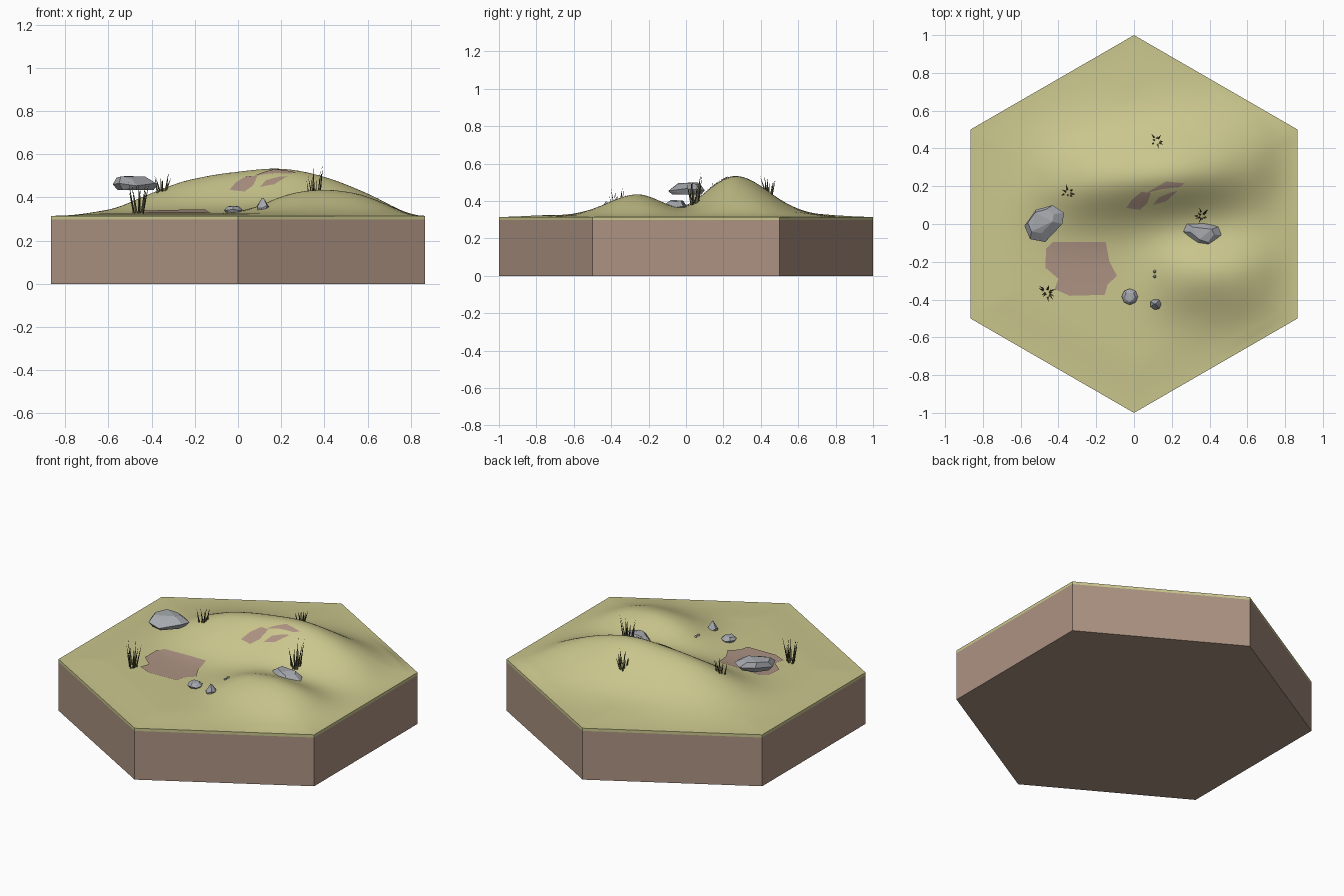
import bpy, bmesh, math, random
from mathutils import Vector

if "Cube" in bpy.data.objects:
    bpy.data.objects.remove(bpy.data.objects["Cube"])

random.seed(4)
BASE, RIM = 0.315, 0.298


def material(name, rgb):
    m = bpy.data.materials.new(name)
    lin = [((c / 255 + 0.055) / 1.055) ** 2.4 for c in rgb]
    m.diffuse_color = (*lin, 1)
    m.use_nodes = True
    m.node_tree.nodes["Principled BSDF"].inputs["Base Color"].default_value = m.diffuse_color
    return m


GRASS = material("dry_grass", (202, 198, 141))
DIRT = material("dirt", (172, 146, 130))
STONE = material("stone", (166, 169, 174))
BLADE = material("dark_blades", (88, 86, 56))


def finish(bm, name, mat, smooth=False):
    me = bpy.data.meshes.new(name)
    bm.to_mesh(me)
    bm.free()
    ob = bpy.data.objects.new(name, me)
    bpy.context.collection.objects.link(ob)
    me.materials.append(mat)
    if smooth:
        bpy.context.view_layer.objects.active = ob
        ob.select_set(True)
        bpy.ops.object.shade_smooth_by_angle(angle=math.radians(35))
        ob.select_set(False)
    return ob


# Ridge crest heights along x
BACK = [(-.75, 0), (-.63, .012), (-.55, .03), (-.45, .075), (-.35, .115), (-.25, .152),
        (-.1, .182), (.05, .2), (.15, .21), (.25, .205), (.35, .185), (.45, .155),
        (.55, .115), (.65, .07), (.72, .035), (.8, .005), (.86, 0)]
FRONT = [(-.1, 0), (0, .008), (.1, .035), (.2, .08), (.3, .105), (.42, .112),
         (.55, .095), (.65, .06), (.75, .02), (.83, 0)]


def lookup(table, x):
    for (x0, h0), (x1, h1) in zip(table, table[1:]):
        if x0 <= x <= x1:
            return h0 + (h1 - h0) * (x - x0) / (x1 - x0)
    return 0


def crest(table, x):
    return sum(lookup(table, x + d) for d in (-.04, -.02, 0, .02, .04)) / 5


def ridge(d, front, back):
    return math.exp(-0.5 * (d / (front if d < 0 else back)) ** 2)


def ground(x, y):
    edge = max(abs(x), abs(x) / 2 + abs(y) * 0.866) / 0.866
    t = min(1, max(0, (1 - edge) / 0.3))
    fade = t * t * (3 - 2 * t)
    h = crest(BACK, x) * ridge(y - .25 - .08 * x, .15, .175)
    h += crest(FRONT, x) * ridge(y + .26, .155, .13)
    return BASE + h * min(1, (1 - edge) / 0.06) + 0.01 * fade


# Hexagonal soil block
def hexagon(bm, z):
    return [bm.verts.new((math.sin(k * math.pi / 3), -math.cos(k * math.pi / 3), z))
            for k in range(6)]


bm = bmesh.new()
low, high = hexagon(bm, 0), hexagon(bm, RIM)
bm.faces.new(low[::-1])
bm.faces.new(high)
for k in range(6):
    j = (k + 1) % 6
    bm.faces.new((low[k], low[j], high[j], high[k]))
finish(bm, "soil_block", DIRT)

# Grass surface: triangular grid in six sectors, with a thin turf rim
N = 44
bm = bmesh.new()
for k in range(6):
    a, b = (Vector((math.sin(t), -math.cos(t))) for t in (k * math.pi / 3, (k + 1) * math.pi / 3))
    rows = []
    for i in range(N + 1):
        row = []
        for j in range(i + 1):
            p = a * ((i - j) / N) + b * (j / N)
            row.append(bm.verts.new((p.x, p.y, ground(p.x, p.y))))
        rows.append(row)
    for i in range(N):
        for j in range(i + 1):
            bm.faces.new((rows[i][j], rows[i + 1][j], rows[i + 1][j + 1]))
            if j < i:
                bm.faces.new((rows[i][j], rows[i + 1][j + 1], rows[i][j + 1]))
    skirt = [bm.verts.new((v.co.x, v.co.y, RIM)) for v in rows[N]]
    for j in range(N):
        bm.faces.new((skirt[j], skirt[j + 1], rows[N][j + 1], rows[N][j]))
bmesh.ops.remove_doubles(bm, verts=bm.verts, dist=1e-4)
finish(bm, "grass_surface", GRASS, True)


# Bare dirt patches laid over the terrain
def patch(name, outline, rings=8, cuts=5):
    bm = bmesh.new()
    pts = [Vector(p) for p in outline]
    mid = sum(pts, Vector((0, 0))) / len(pts)
    edge = [p.lerp(q, c / cuts) for p, q in zip(pts, pts[1:] + pts[:1]) for c in range(cuts)]

    def put(p):
        return bm.verts.new((p.x, p.y, ground(p.x, p.y) + 0.004))
    centre = put(mid)
    loops = [[put(mid.lerp(p, r / rings)) for p in edge] for r in range(1, rings + 1)]
    n = len(edge)
    for i in range(n):
        j = (i + 1) % n
        bm.faces.new((centre, loops[0][i], loops[0][j]))
        for u, v in zip(loops, loops[1:]):
            bm.faces.new((u[i], v[i], v[j], u[j]))
    bmesh.ops.recalc_face_normals(bm, faces=bm.faces)
    if sum(f.normal.z for f in bm.faces) < 0:
        bmesh.ops.reverse_faces(bm, faces=bm.faces)
    finish(bm, name, DIRT, True)


patch("large_dirt_patch", [(-.465, -.13), (-.43, -.095), (-.15, -.095), (-.13, -.2), (-.09, -.275),
                           (-.14, -.32), (-.155, -.375), (-.34, -.38), (-.42, -.345),
                           (-.4, -.29), (-.47, -.23)])
patch("slope_patch_left", [(-.04, .085), (.03, .075), (.07, .11), (.09, .165), (.04, .17), (-.01, .13)])
patch("slope_patch_top", [(.07, .165), (.1, .185), (.17, .225), (.27, .215), (.24, .195), (.15, .185)])
patch("slope_patch_right", [(.1, .1), (.17, .12), (.23, .175), (.19, .165), (.13, .14)])


# Faceted stones: convex hull of a base, a girdle and a smaller top
def stone(name, outline, z0, z1, top=0.6, shift=(0, 0)):
    bm = bmesh.new()
    mid = sum((Vector(p) for p in outline), Vector((0, 0))) / len(outline)
    for f, s in ((0, .8), (.45, 1), (1, top)):
        for k, p in enumerate(outline):
            q = mid + (Vector(p) - mid) * s + Vector(shift) * f * (f == 1)
            wobble = 0.12 * (z1 - z0) * math.sin(k * 2.4) * (f > 0)
            bm.verts.new((q.x, q.y, z0 + (z1 - z0) * f + wobble))
    hull = bmesh.ops.convex_hull(bm, input=bm.verts)
    bmesh.ops.delete(bm, geom=[g for g in set(hull["geom_interior"]) if isinstance(g, bmesh.types.BMVert)],
                     context='VERTS')
    bmesh.ops.dissolve_limit(bm, angle_limit=math.radians(8), verts=bm.verts, edges=bm.edges)
    finish(bm, name, STONE)


def ring(x, y, r, n):
    return [(x + r * math.cos(k * math.tau / n), y + r * math.sin(k * math.tau / n)) for k in range(n)]


stone("large_stone", [(-.58, -.01), (-.55, -.08), (-.47, -.095), (-.38, 0), (-.37, .06),
                      (-.43, .1), (-.52, .075)], .435, .492, .65, (-.02, .01))
stone("ridge_stone", [(.255, -.04), (.275, .005), (.35, .015), (.445, -.015), (.465, -.06),
                      (.41, -.13), (.335, -.105)], .34, .398, .6)
stone("round_stone", ring(-.022, -.385, .043, 8), .33, .357, .65)
stone("pointed_stone", ring(.115, -.425, .03, 7), .325, .39, .2)
for i, y in enumerate((-.252, -.278)):
    g = ground(.11, y)
    stone(f"pebble_{i + 1}", ring(.11, y, .009, 6), g - .003, g + .008, .5)


# Grass tufts: thin three-sided blades leaning outwards
def tuft(name, x, y, height, spread, count):
    bm = bmesh.new()
    for k in range(count):
        a = k * math.tau / count + random.uniform(-.3, .3)
        out = Vector((math.cos(a), math.sin(a), 0))
        r = spread * random.uniform(.2, .6)
        foot = Vector((x, y, 0)) + out * r
        foot.z = ground(foot.x, foot.y) - .005
        tip = foot + out * spread * random.uniform(.2, .7)
        tip.z = foot.z + height * random.uniform(.6, 1.02)
        w = .006
        base = [bm.verts.new(foot + Vector((w * math.cos(t), w * math.sin(t), 0)))
                for t in (a, a + 2.09, a + 4.19)]
        end = bm.verts.new(tip)
        for i in range(3):
            bm.faces.new((base[i], base[(i + 1) % 3], end))
    finish(bm, name, BLADE)


tuft("front_tuft", -.46, -.36, .16, .05, 11)
tuft("left_tuft", -.35, .165, .1, .045, 7)
tuft("right_tuft", .36, .04, .165, .045, 10)
tuft("back_tuft", .12, .44, .1, .04, 8)
